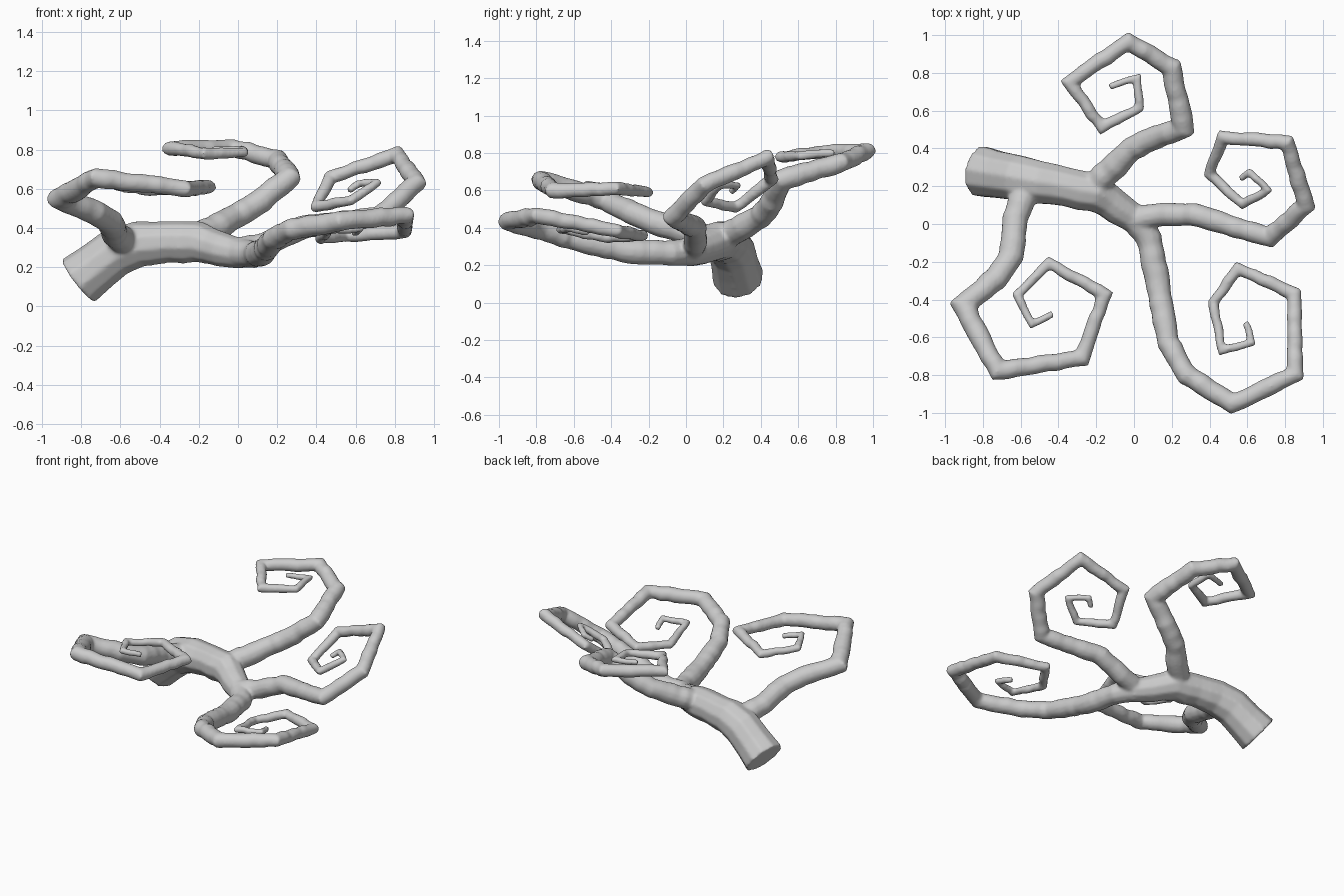
import bpy, bmesh, math, random
from mathutils import Vector

if "Cube" in bpy.data.objects:
    bpy.data.objects.remove(bpy.data.objects["Cube"])

random.seed(4)
bm = bmesh.new()


def tube(points, radii, sides=12, jitter=0.004, step=0.045):
    """Sweep a closed, slightly knobbly tube along a polyline."""
    pts, rad = [], []
    points = [Vector(p) for p in points]
    for i in range(len(points) - 1):
        a, b = points[i], points[i + 1]
        n = max(1, round((b - a).length / step))
        for k in range(n):
            t = k / n
            off = Vector([random.uniform(-jitter, jitter) for _ in range(3)]) if k else Vector()
            pts.append(a.lerp(b, t) + off)
            rad.append((radii[i] * (1 - t) + radii[i + 1] * t) * random.uniform(0.96, 1.06))
    pts.append(points[-1])
    rad.append(radii[-1])
    rings, side = [], None
    for i, p in enumerate(pts):
        d_in = (p - pts[max(i - 1, 0)]).normalized()
        d_out = (pts[min(i + 1, len(pts) - 1)] - p).normalized()
        tan = (d_in + d_out).normalized()
        if side is None:
            side = tan.orthogonal()
        side = (side - tan * side.dot(tan)).normalized()
        up = tan.cross(side)
        # widen the ring in the plane of the bend so corners stay full
        bend = d_out - d_in
        stretch = 1.0
        if 0 < i < len(pts) - 1 and bend.length > 0.3:
            stretch = min(1.3, 1 / max(0.5, tan.dot(d_out)))
        ring = []
        for k in range(sides):
            ang = 2 * math.pi * k / sides
            v = (side * math.cos(ang) + up * math.sin(ang)) * rad[i]
            if stretch > 1:
                bn = bend.normalized()
                v += bn * v.dot(bn) * (stretch - 1)
            ring.append(bm.verts.new(p + v))
        rings.append(ring)
    for r, s in zip(rings, rings[1:]):
        for k in range(sides):
            j = (k + 1) % sides
            bm.faces.new((r[k], r[j], s[j], s[k]))
    bm.faces.new(rings[0][::-1])
    bm.faces.new(rings[-1])


def curl(points, r0=0.066, r1=0.019):
    """Spiral twig whose radius tapers evenly along its length."""
    dist = [0.0]
    for a, b in zip(points, points[1:]):
        dist.append(dist[-1] + (Vector(b) - Vector(a)).length)
    tube(points, [r0 + (r1 - r0) * d / dist[-1] for d in dist])


# main stem, cut flat at the lower end
tube([(-0.815, 0.28, 0.13), (-0.62, 0.245, 0.28), (-0.5, 0.22, 0.32), (-0.35, 0.195, 0.33),
      (-0.2, 0.165, 0.33), (-0.08, 0.08, 0.29), (0.03, 0.01, 0.265)],
     [0.142, 0.125, 0.112, 0.108, 0.1, 0.088, 0.075], sides=10, step=0.1)

# back curl
curl([(-0.24, 0.17, 0.34), (-0.13, 0.28, 0.39), (-0.01, 0.4, 0.46), (0.12, 0.46, 0.54), (0.26, 0.51, 0.655),
      (0.2, 0.83, 0.75), (-0.03, 0.965, 0.81), (-0.345, 0.75, 0.805), (-0.17, 0.51, 0.78),
      (0.03, 0.615, 0.785), (0.02, 0.775, 0.8), (-0.13, 0.725, 0.8)], 0.074)

# right curl
curl([(-0.02, 0.02, 0.28), (0.15, 0.05, 0.32), (0.32, 0.05, 0.4), (0.54, -0.02, 0.435), (0.72, -0.07, 0.46),
      (0.91, 0.1, 0.63), (0.81, 0.43, 0.775), (0.47, 0.46, 0.66), (0.4, 0.265, 0.51),
      (0.575, 0.105, 0.54), (0.71, 0.18, 0.63), (0.61, 0.275, 0.625), (0.565, 0.24, 0.59)])

# front right curl
curl([(0.0, 0.03, 0.27), (0.08, -0.08, 0.265), (0.13, -0.34, 0.28), (0.18, -0.63, 0.345), (0.28, -0.8, 0.395),
      (0.52, -0.95, 0.435), (0.855, -0.795, 0.465), (0.85, -0.37, 0.385), (0.55, -0.235, 0.36),
      (0.42, -0.415, 0.345), (0.465, -0.67, 0.39), (0.625, -0.63, 0.4), (0.59, -0.52, 0.375)], 0.071)

# front left curl
curl([(-0.56, 0.22, 0.32), (-0.63, 0.03, 0.37), (-0.65, -0.17, 0.43), (-0.73, -0.29, 0.48),
      (-0.905, -0.43, 0.55), (-0.72, -0.775, 0.655), (-0.275, -0.71, 0.6), (-0.155, -0.375, 0.61),
      (-0.45, -0.205, 0.59), (-0.62, -0.375, 0.615), (-0.54, -0.53, 0.63), (-0.43, -0.475, 0.61)], 0.074)

mesh = bpy.data.meshes.new("curly_branch")
bmesh.ops.recalc_face_normals(bm, faces=bm.faces)
bm.to_mesh(mesh)
bm.free()
branch = bpy.data.objects.new("curly_branch", mesh)
bpy.context.collection.objects.link(branch)

# fuse the stem and curls into one skin and soften the forks
fuse = branch.modifiers.new("fuse", 'REMESH')
fuse.mode = 'VOXEL'
fuse.voxel_size = 0.011
fuse.use_smooth_shade = True
soft = branch.modifiers.new("soften", 'SMOOTH')
soft.factor = 0.5
soft.iterations = 5
